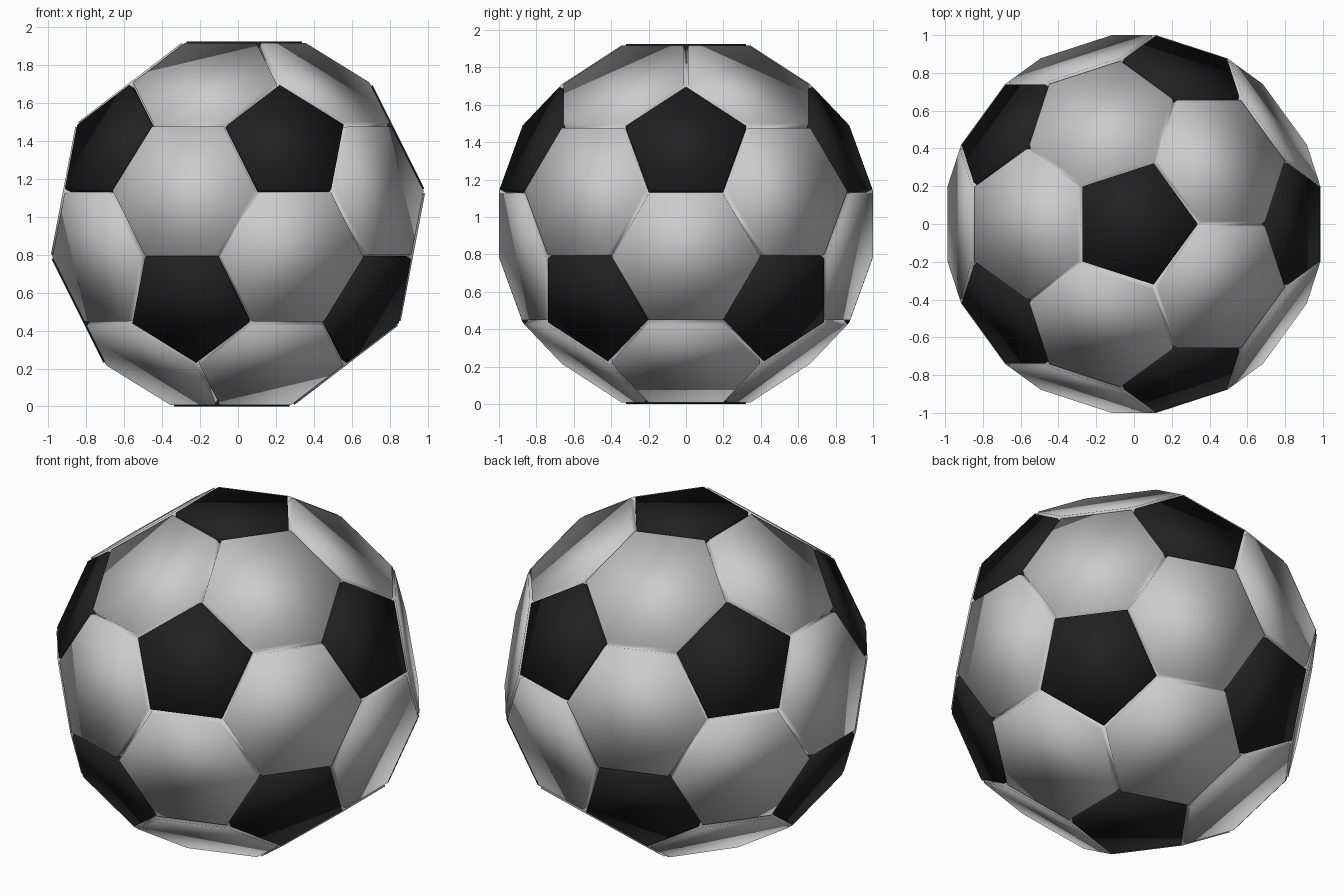
import bpy
from math import sin, cos, pi, sqrt, atan2
from itertools import combinations
from mathutils import Vector

if "Cube" in bpy.data.objects:
    bpy.data.objects.remove(bpy.data.objects["Cube"])

EDGE = 0.3968    # panel edge length
RAISE = 0.0397   # panel height above the seam bottom

# Icosahedron corners: one at each pole and two staggered rings of five
R = 3 * EDGE * 0.951057
dirs = [Vector((0, 0, 1)), Vector((0, 0, -1))]
for k in range(5):
    for offset, z in ((0, 1), (pi / 5, -1)):
        a = 2 * pi * k / 5 + offset
        dirs.append(Vector((2 * cos(a), 2 * sin(a), z)) / sqrt(5))
ico = [d * R for d in dirs]


def near(i, j):
    return i != j and dirs[i].dot(dirs[j]) > 0.3


def ordered(keys, points):
    """Sort a panel's corners counter-clockwise seen from outside."""
    n = sum((points[k] for k in keys), Vector()).normalized()
    u = n.orthogonal().normalized()
    v = n.cross(u)
    return sorted(keys, key=lambda k: atan2(points[k].dot(v), points[k].dot(u))), n


# Cut every icosahedron edge in thirds: pentagons at corners, hexagons on faces
corner = {(i, j): ico[i].lerp(ico[j], 1 / 3)
          for i in range(12) for j in range(12) if near(i, j)}
pentagons = [[k for k in corner if k[0] == i] for i in range(12)]
hexagons = [[(i, j) for i in t for j in t if i != j]
            for t in combinations(range(12), 3)
            if all(near(i, j) for i, j in combinations(t, 2))]


def build_panels(name, panels):
    """Raise each panel straight out, leaving V-shaped seams between them."""
    verts, faces, base = [], [], {}
    for panel in panels:
        keys, n = ordered(panel, corner)
        for k in keys:
            if k not in base:
                base[k] = len(verts)
                verts.append(corner[k])
        low = [base[k] for k in keys]
        high = list(range(len(verts), len(verts) + len(keys)))
        verts += [corner[k] + n * RAISE for k in keys]
        faces.append(high)
        for a in range(len(keys)):
            b = (a + 1) % len(keys)
            faces.append((low[a], low[b], high[b], high[a]))
    mesh = bpy.data.meshes.new(name)
    mesh.from_pydata(verts, [], faces)
    mesh.shade_smooth()
    obj = bpy.data.objects.new(name, mesh)
    bpy.context.collection.objects.link(obj)
    obj.location.z = max(p.z for p in corner.values()) + RAISE
    return obj


# Light hexagonal panels
build_panels("hexagon_panels", hexagons)

# Black pentagonal panels
black = bpy.data.materials.new("black")
black.diffuse_color = (0.015, 0.015, 0.015, 1)
black.use_nodes = True
black.node_tree.nodes["Principled BSDF"].inputs["Base Color"].default_value = black.diffuse_color
build_panels("pentagon_panels", pentagons).data.materials.append(black)
